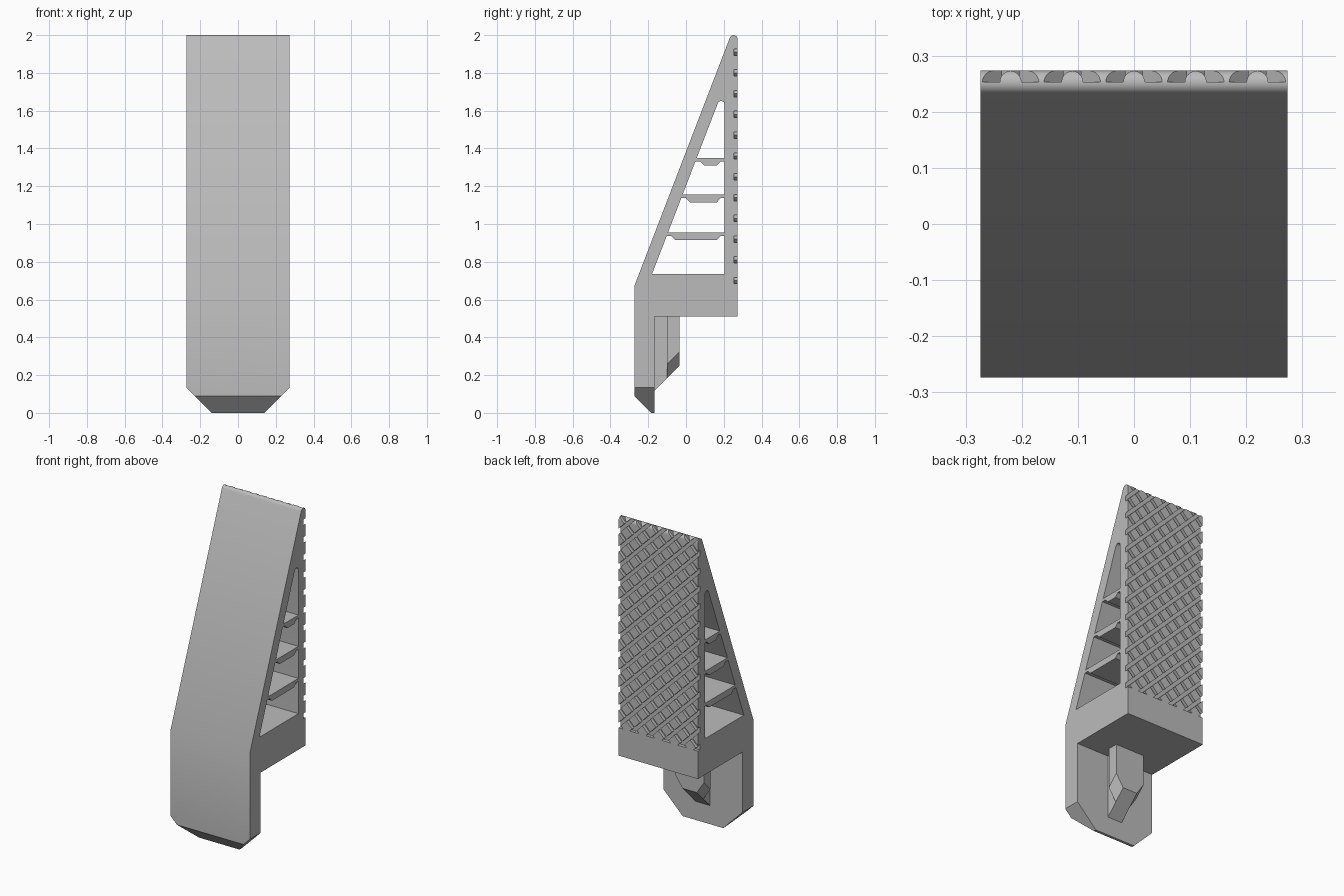
import bpy, bmesh, math
from mathutils import Matrix, Vector

if "Cube" in bpy.data.objects:
    bpy.data.objects.remove(bpy.data.objects["Cube"])

HALF = 0.2735      # half of the width and of the depth
SLOPE = 0.385      # y run per unit of height on the sloping front

grey = bpy.data.materials.new("plain grey")
grey.use_nodes = True
grey.diffuse_color = (0.5, 0.5, 0.5, 1)
grey.node_tree.nodes["Principled BSDF"].inputs["Base Color"].default_value = (0.5, 0.5, 0.5, 1)


def make_object(name, bm):
    bmesh.ops.recalc_face_normals(bm, faces=bm.faces)
    mesh = bpy.data.meshes.new(name)
    bm.to_mesh(mesh)
    bm.free()
    obj = bpy.data.objects.new(name, mesh)
    bpy.context.collection.objects.link(obj)
    mesh.materials.append(grey)
    return obj


def prism(profile, half_width):
    """Extrude a (y, z) profile across x."""
    bm = bmesh.new()
    face = bm.faces.new([bm.verts.new((-half_width, y, z)) for y, z in profile])
    out = bmesh.ops.extrude_face_region(bm, geom=[face])
    moved = [v for v in out["geom"] if isinstance(v, bmesh.types.BMVert)]
    bmesh.ops.translate(bm, verts=moved, vec=(2 * half_width, 0, 0))
    return bm


def slice_off(bm, point, normal):
    """Remove everything on the normal's side of a plane and close the cut."""
    geom = bm.verts[:] + bm.edges[:] + bm.faces[:]
    bmesh.ops.bisect_plane(bm, geom=geom, plane_co=point, plane_no=normal, clear_outer=True)
    bmesh.ops.holes_fill(bm, edges=[e for e in bm.edges if e.is_boundary], sides=0)


def arc(y, z, radius, steps):
    """Rounded tip from the sloping side over to the back."""
    start = math.pi - math.atan(SLOPE)
    angles = [start * (1 - i / steps) for i in range(steps + 1)]
    return [(y + radius * math.cos(a), z + radius * math.sin(a)) for a in angles]


def cut(target, cutter):
    mod = target.modifiers.new("cut", "BOOLEAN")
    mod.operation = "DIFFERENCE"
    mod.solver = "EXACT"
    mod.object = cutter
    cutter.hide_render = True
    bpy.context.view_layer.objects.active = target
    bpy.ops.object.modifier_apply(modifier=mod.name)
    bpy.data.objects.remove(cutter)


# Wedge body with the front tongue and its chamfered foot
outline = [(-HALF, 0.09), (-HALF, 0.672)] + arc(0.252, 1.9785, 0.0215, 10)
outline += [(HALF, 0.51), (-0.167, 0.51), (-0.167, 0), (-0.184, 0)]
bm = prism(outline, HALF)
for side in (-1, 1):
    slice_off(bm, (side * 0.14, 0, 0), (side, 0, -1))
body = make_object("wedge_body", bm)

# Tapered window through the sides
window = [(-0.18, 0.735)] + arc(0.186, 1.632, 0.019, 8) + [(0.205, 0.735)]
cut(body, make_object("window_cutter", prism(window, 0.4)))

# Criss-cross grip grooves on the back, one cutter for each diagonal
PITCH, GROOVE = 0.11, 0.022
for side in (-1, 1):
    bm = bmesh.new()
    for k in range(18):
        place = Matrix.Translation((0, HALF, 0.425 + PITCH * k))
        turn = Matrix.Rotation(side * math.pi / 4, 4, "Y")
        size = Matrix.Diagonal((0.9, 0.04, GROOVE, 1))
        bmesh.ops.create_cube(bm, size=1, matrix=place @ turn @ size)
    slice_off(bm, (0, 0, 0.684), (0, 0, -1))
    cut(body, make_object("groove_cutter", bm))

# Cross ribs with thin ends
for name, top in (("lower_rib", 0.955), ("middle_rib", 1.155), ("upper_rib", 1.35)):
    inner = -0.18 + SLOPE * (top - 0.735)
    rib = [(inner - 0.004, top), (0.208, top), (0.208, top - 0.018), (0.184, top - 0.018),
           (0.163, top - 0.04), (inner + 0.04, top - 0.04),
           (inner + 0.018, top - 0.018), (inner - 0.008, top - 0.018)]
    make_object(name, prism(rib, HALF))

# Hook behind the tongue: narrow stem and wider chamfered head
stem = [(-0.17, 0.113), (-0.1, 0.183), (-0.1, 0.512), (-0.17, 0.512)]
make_object("hook_stem", prism(stem, 0.05))
head = [(-0.1, 0.183), (-0.035, 0.248), (-0.035, 0.512), (-0.1, 0.512)]
bm = prism(head, 0.1)
for side in (-1, 1):
    slice_off(bm, (side * 0.05, -0.1, 0.183), Vector((side * 1.5, 1, -1)))
make_object("hook_head", bm)

# Smooth only the rounded tip and window end
bpy.ops.object.select_all(action="DESELECT")
body.select_set(True)
bpy.context.view_layer.objects.active = body
bpy.ops.object.shade_smooth_by_angle(angle=math.radians(25))
